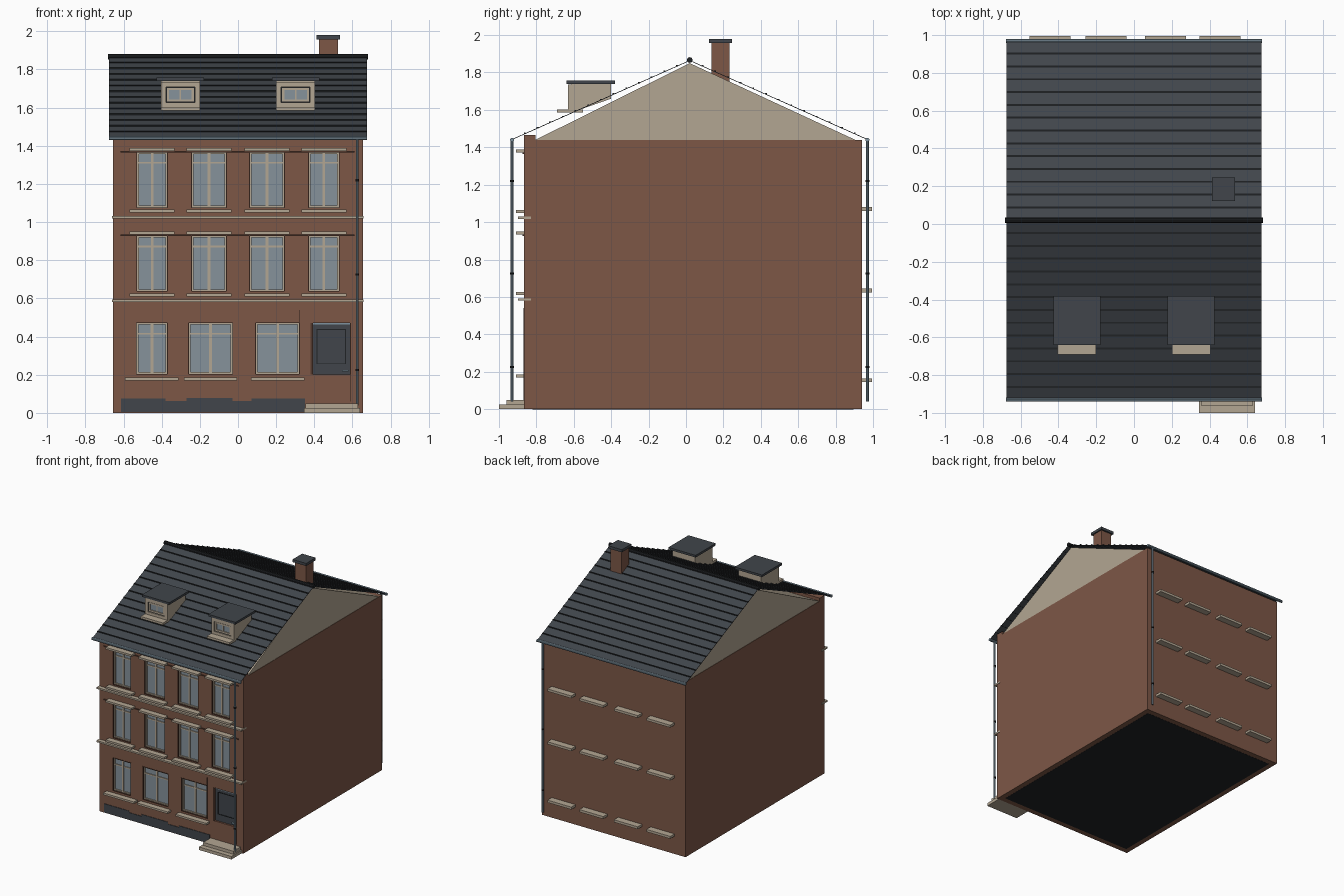
import bpy, math
from mathutils import Vector

if "Cube" in bpy.data.objects:
    bpy.data.objects.remove(bpy.data.objects["Cube"], do_unlink=True)


def material(name, rgb):
    m = bpy.data.materials.new(name)
    m.use_nodes = True
    m.diffuse_color = (*rgb, 1)
    b = m.node_tree.nodes["Principled BSDF"]
    b.inputs["Base Color"].default_value = (*rgb, 1)
    b.inputs["Roughness"].default_value = 0.8
    return m


BRICK = material("brick", (0.205, 0.096, 0.062))
DARK_BRICK = material("dark brick", (0.085, 0.04, 0.027))
STONE = material("pale stone", (0.45, 0.38, 0.29))
SLATE = material("slate", (0.052, 0.06, 0.07))
JOINT = material("dark joint", (0.014, 0.016, 0.018))
GLASS = material("glass", (0.24, 0.29, 0.33))
ZINC = material("zinc", (0.21, 0.29, 0.35))


def mesh(name, verts, faces, mat):
    me = bpy.data.meshes.new(name)
    me.from_pydata(verts, [], faces)
    me.materials.append(mat)
    ob = bpy.data.objects.new(name, me)
    bpy.context.collection.objects.link(ob)
    return ob


def prism(name, profile, x0, x1, mat):
    """Extrude a (y, z) profile along x."""
    n = len(profile)
    verts = [(x, y, z) for x in (x0, x1) for y, z in profile]
    faces = [tuple(range(n))[::-1], tuple(range(n, 2 * n))]
    faces += [(i, (i + 1) % n, n + (i + 1) % n, n + i) for i in range(n)]
    return mesh(name, verts, faces, mat)


def box(name, x, y, z, mat):
    return prism(name, [(y[0], z[0]), (y[1], z[0]), (y[1], z[1]), (y[0], z[1])], x[0], x[1], mat)


def rod(name, a, b, r, mat, sides=10):
    a, b = Vector(a), Vector(b)
    bpy.ops.mesh.primitive_cylinder_add(vertices=sides, radius=r, depth=(b - a).length, location=(a + b) / 2)
    ob = bpy.context.object
    ob.rotation_euler = (b - a).to_track_quat("Z", "Y").to_euler()
    ob.name = name
    ob.data.materials.append(mat)
    bpy.ops.object.shade_smooth_by_angle()
    return ob


FRONT, BACK, HALF = -0.865, 0.94, 0.654
EAVE, RIDGE_Y, RIDGE_Z = 1.44, 0.02, 1.862
GLASS_Y = FRONT + 0.025

# Brick walls with a raised cornice along the front
walls = prism("walls", [(FRONT, 0), (BACK, 0), (BACK, EAVE), (-0.805, EAVE), (-0.805, 1.465), (FRONT, 1.465)],
              -HALF, HALF, BRICK)


def recess(x, z):
    """Sink a pocket into the front wall."""
    cutter = box("cutter", x, (FRONT - 0.1, GLASS_Y), z, DARK_BRICK)
    cutter.hide_render = True
    mod = walls.modifiers.new("recess", "BOOLEAN")
    mod.operation, mod.solver, mod.object = "DIFFERENCE", "EXACT", cutter
    bpy.context.view_layer.objects.active = walls
    bpy.ops.object.modifier_apply(modifier=mod.name)
    bpy.data.objects.remove(cutter, do_unlink=True)


def frame(name, x, z, y, w, mat, depth=0.015):
    """Four bars around an opening; y is the outer face."""
    ys = (y, y + depth)
    box(name + "_left", (x[0], x[0] + w), ys, z, mat)
    box(name + "_right", (x[1] - w, x[1]), ys, z, mat)
    box(name + "_bottom", (x[0] + w, x[1] - w), ys, (z[0], z[0] + w), mat)
    box(name + "_top", (x[0] + w, x[1] - w), ys, (z[1] - w, z[1]), mat)


def window(name, x, z):
    recess(x, z)
    mid = (x[0] + x[1]) / 2
    bar = z[1] - 0.06
    box(name + "_glass", x, (GLASS_Y - 0.005, GLASS_Y + 0.002), z, GLASS)
    frame(name + "_edge", x, z, FRONT - 0.002, 0.004, DARK_BRICK)
    frame(name + "_frame", x, z, GLASS_Y - 0.014, 0.013, STONE)
    box(name + "_mullion", (mid - 0.007, mid + 0.007), (GLASS_Y - 0.012, GLASS_Y), z, STONE)
    box(name + "_transom", x, (GLASS_Y - 0.011, GLASS_Y), (bar - 0.005, bar + 0.005), STONE)


def ledge(name, x, z, y=FRONT - 0.045, h=0.016):
    box(name, x, (y, FRONT + 0.005), (z - h / 2, z + h / 2), STONE)


# Upper floors: windows, sills, lintels and string courses
for floor, base in (("middle", 0.635), ("upper", 1.073)):
    for i, (cx, hw) in enumerate(((-0.45, 0.083), (-0.152, 0.094), (0.152, 0.094), (0.45, 0.083))):
        name = f"{floor}_window_{i + 1}"
        window(name, (cx - hw, cx + hw), (base, base + 0.298))
        ledge(name + "_sill", (cx - 0.118, cx + 0.118), base - 0.016)
        ledge(name + "_lintel", (cx - 0.118, cx + 0.118), base + 0.308)
    box(floor + "_brick_course", (-0.615, 0.61), (FRONT - 0.008, FRONT), (base + 0.292, base + 0.3), DARK_BRICK)
    box(floor + "_string_course", (-HALF - 0.006, HALF + 0.003), (FRONT - 0.033, FRONT + 0.035),
        (base - 0.055, base - 0.042), STONE)

# Ground floor windows
for i, (a, b) in enumerate(((-0.535, -0.367), (-0.262, -0.026), (0.09, 0.325))):
    window(f"ground_window_{i + 1}", (a, b), (0.2, 0.475))
    mid = (a + b) / 2
    ledge(f"ground_window_{i + 1}_sill", (mid - 0.14, mid + 0.14), 0.177)

# Front door with panel, handle and brick jambs
DOOR = (0.392, 0.586)
recess(DOOR, (0.2, 0.472))
box("door", DOOR, (GLASS_Y - 0.01, GLASS_Y), (0.2, 0.462), SLATE)
box("door_top_trim", DOOR, (GLASS_Y - 0.014, GLASS_Y), (0.462, 0.472), ZINC)
frame("door_panel", (0.412, 0.566), (0.255, 0.44), GLASS_Y - 0.014, 0.005, JOINT, 0.006)
box("door_handle", (0.545, 0.58), (GLASS_Y - 0.03, GLASS_Y), (0.218, 0.225), ZINC)
box("door_left_jamb", (0.32, 0.326), (FRONT - 0.004, FRONT), (0.2, 0.54), DARK_BRICK)
box("door_edge", (0.38, 0.392), (FRONT - 0.004, FRONT), (0.2, 0.472), DARK_BRICK)
box("door_right_jamb", (0.586, 0.592), (FRONT - 0.004, FRONT), (0.06, 0.472), DARK_BRICK)

# Dark plinth plates along the foot of the front
for i, (a, b, h) in enumerate(((-0.612, -0.38, 0.075), (-0.38, -0.27, 0.062), (-0.27, -0.03, 0.078),
                               (-0.03, 0.07, 0.062), (0.07, 0.35, 0.075))):
    box(f"plinth_{i + 1}", (a, b), (FRONT - 0.004, FRONT), (0.004, h), SLATE)

# Door steps
box("lower_step", (0.345, 0.64), (-1.0, FRONT), (0, 0.025), STONE)
box("upper_step", (0.355, 0.63), (-0.96, FRONT), (0.025, 0.05), STONE)

# Underside plate
box("base_plate", (-0.61, 0.61), (-0.82, 0.895), (-0.001, 0.002), JOINT)

# Back sills
for z in (0.155, 0.635, 1.07):
    for a in (-0.553, -0.257, 0.057, 0.348):
        box("back_sill", (a, a + 0.217), (BACK, 0.995), (z - 0.01, z + 0.01), STONE)

# Gables, one prism through the loft
prism("gables", [(-0.805, EAVE), (0.905, EAVE), (RIDGE_Y, 1.85)], -HALF + 0.003, HALF - 0.003, STONE)

# Roof slopes with courses of slate
COURSES = 14
for side, name in ((-1, "front"), (1, "back")):
    eave_y = RIDGE_Y + side * 0.95
    slope = prism(name + "_roof", [(eave_y, EAVE), (RIDGE_Y, RIDGE_Z), (RIDGE_Y, RIDGE_Z + 0.004),
                                   (eave_y, EAVE + 0.004)], -0.675, 0.675, SLATE)
    if side > 0:
        slope.data.flip_normals()
    for i in range(1, COURSES):
        t = i / COURSES
        y, z = eave_y + (RIDGE_Y - eave_y) * t, EAVE + (RIDGE_Z - EAVE) * t
        box(name + "_slate_joint", (-0.675, 0.675), (y - 0.005, y + 0.005), (z + 0.001, z + 0.008), JOINT)
    # Gutter
    rod(name + "_gutter", (-0.677, eave_y, EAVE), (0.677, eave_y, EAVE), 0.011, ZINC)
    # Drainpipe and brackets
    rod(name + "_drainpipe", (0.625, eave_y, 0.04), (0.625, eave_y, EAVE), 0.008, ZINC)
    for z in (0.225, 0.725, 1.22):
        rod(name + "_pipe_bracket", (0.625, eave_y, z - 0.006), (0.625, eave_y, z + 0.006), 0.011, JOINT)
rod("ridge_cap", (-0.682, RIDGE_Y, 1.867), (0.682, RIDGE_Y, 1.867), 0.015, JOINT)

# Dormers
for cx, side in ((-0.302, "right"), (0.302, "left")):
    n = side + "_dormer"
    x = (cx - 0.102, cx + 0.102)
    prism(n + "_body", [(-0.615, 1.585), (-0.4, 1.66), (-0.4, 1.74), (-0.615, 1.74)], *x, STONE)
    frame(n + "_surround", x, (1.6, 1.735), -0.632, 0.026, STONE, 0.02)
    box(n + "_glass", (cx - 0.076, cx + 0.076), (-0.619, -0.614), (1.626, 1.709), GLASS)
    frame(n + "_gap", (cx - 0.077, cx + 0.077), (1.625, 1.71), -0.624, 0.006, JOINT, 0.01)
    frame(n + "_casement", (cx - 0.071, cx + 0.071), (1.631, 1.704), -0.626, 0.012, STONE, 0.01)
    box(n + "_mullion", (cx - 0.004, cx + 0.004), (-0.624, -0.616), (1.64, 1.7), STONE)
    box(n + "_sill", x, (-0.69, -0.55), (1.585, 1.603), STONE)
    box(n + "_roof", (cx - 0.124, cx + 0.124), (-0.64, -0.38), (1.739, 1.757), SLATE)

# Chimney with slate cap
box("chimney", (0.425, 0.525), (0.137, 0.233), (1.72, 1.96), BRICK)
box("chimney_cap", (0.412, 0.535), (0.122, 0.246), (1.958, 1.98), SLATE)
